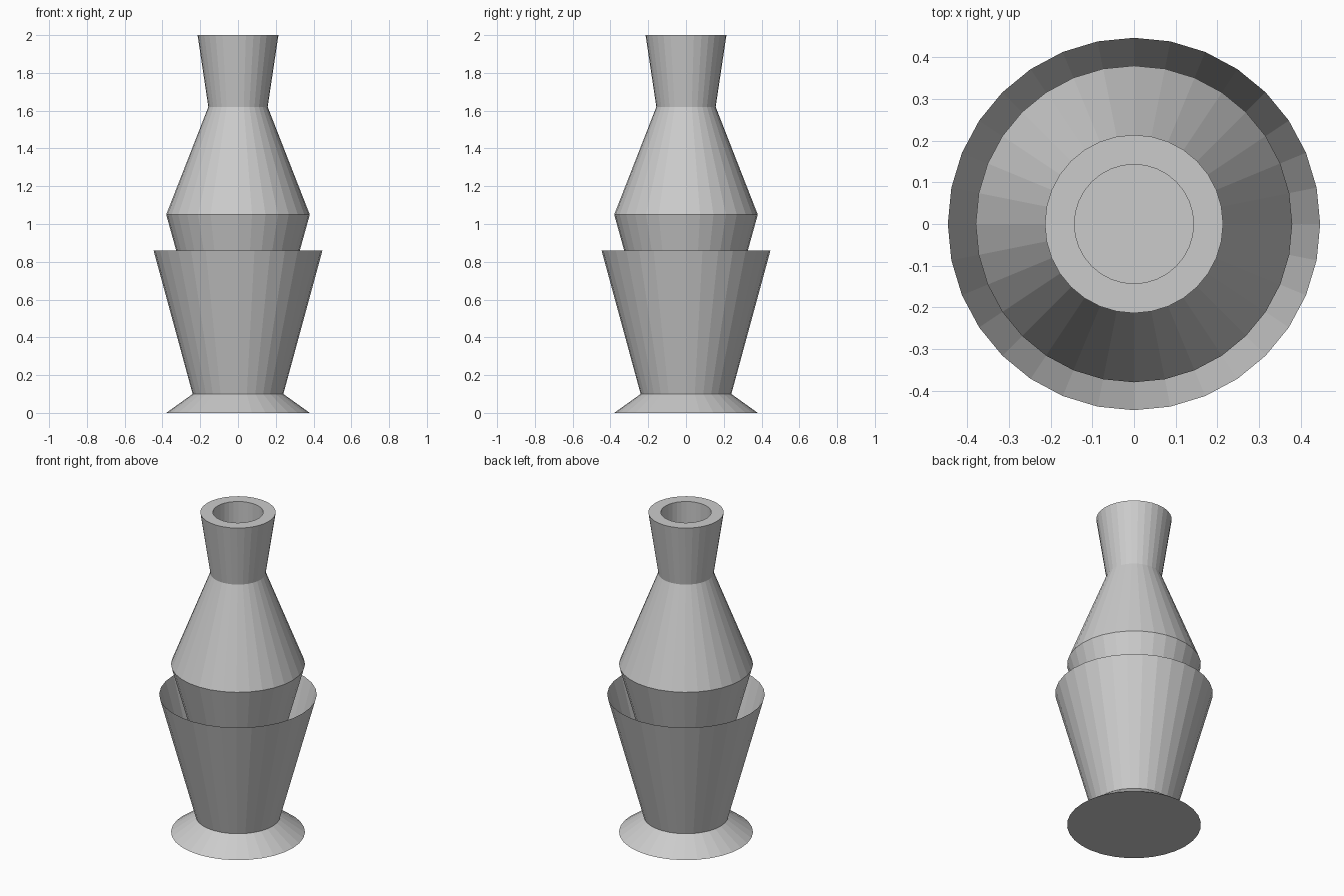
import bpy, bmesh
from math import cos, sin, tau

if "Cube" in bpy.data.objects:
    bpy.data.objects.remove(bpy.data.objects["Cube"])

SIDES = 32


def lathe(name, profile, cap_start=False, cap_end=False):
    """Spin a (radius, height) profile around z with flat facets."""
    bm = bmesh.new()
    rings = [[bm.verts.new((r * cos(tau * i / SIDES), r * sin(tau * i / SIDES), z))
              for i in range(SIDES)] for r, z in profile]
    for low, high in zip(rings, rings[1:]):
        for i in range(SIDES):
            j = (i + 1) % SIDES
            bm.faces.new((low[i], low[j], high[j], high[i]))
    if cap_start:
        bm.faces.new(rings[0][::-1])
    if cap_end:
        bm.faces.new(rings[-1])
    mesh = bpy.data.meshes.new(name)
    bm.to_mesh(mesh)
    bm.free()
    obj = bpy.data.objects.new(name, mesh)
    bpy.context.collection.objects.link(obj)
    return obj


# Flared foot and thin open cup, one continuous shell
lathe("base_cup", [(0.38, 0), (0.24, 0.1), (0.447, 0.86)], cap_start=True)

# Tapered vessel standing inside the cup
lathe("vessel", [(0.117, 0.1), (0.38, 1.05), (0.157, 1.62)], cap_start=True)

# Flared top cap with a recessed round hole
lathe("top_cap", [(0.157, 1.62), (0.214, 2.0), (0.143, 2.0), (0.143, 1.63)], cap_end=True)
